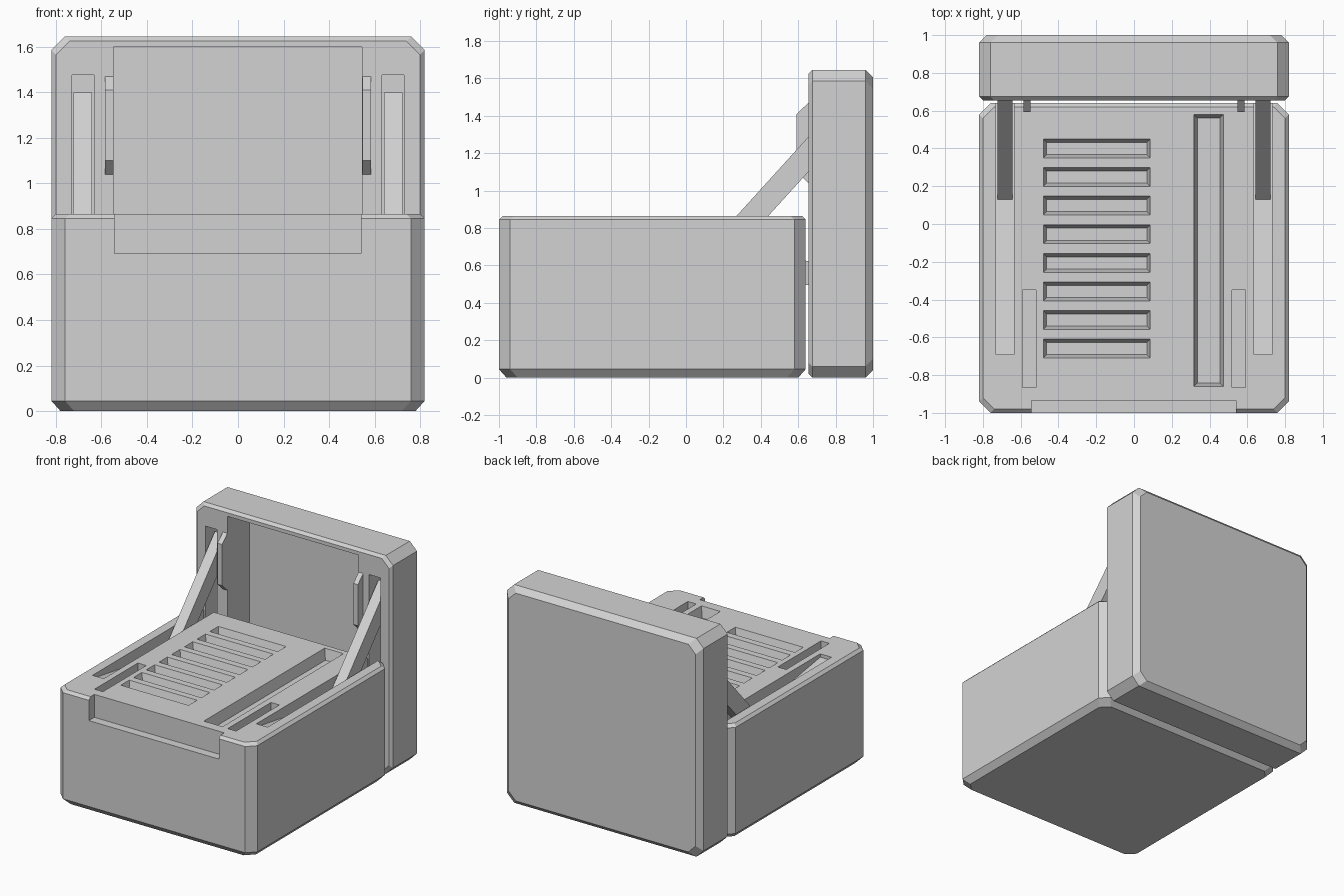
import bpy, bmesh

if "Cube" in bpy.data.objects:
    bpy.data.objects.remove(bpy.data.objects["Cube"])

GREY = bpy.data.materials.new("plain grey")
GREY.diffuse_color = (0.65, 0.65, 0.65, 1)
GREY.use_nodes = True
GREY.node_tree.nodes["Principled BSDF"].inputs["Base Color"].default_value = GREY.diffuse_color


def loft(bm, layers, cx, cv, hx, hv, corner=0.0, axis='z'):
    """Stack of (height, inset) outlines; rectangles with optional cut corners."""
    rings = []
    for h, inset in layers:
        a, b, c = hx - inset, hv - inset, corner
        if c:
            pts = [(a - c, -b), (a, -b + c), (a, b - c), (a - c, b),
                   (-a + c, b), (-a, b - c), (-a, -b + c), (-a + c, -b)]
        else:
            pts = [(a, -b), (a, b), (-a, b), (-a, -b)]
        ring = []
        for x, v in pts:
            co = (cx + x, cv + v, h) if axis == 'z' else (cx + x, h, cv + v)
            ring.append(bm.verts.new(co))
        rings.append(ring)
    bm.faces.new(rings[0])
    bm.faces.new(rings[-1])
    for r, s in zip(rings, rings[1:]):
        for i in range(len(r)):
            j = (i + 1) % len(r)
            bm.faces.new((r[i], r[j], s[j], s[i]))


def box(bm, x0, x1, y0, y1, z0, z1):
    loft(bm, [(z0, 0), (z1, 0)], (x0 + x1) / 2, (y0 + y1) / 2,
         (x1 - x0) / 2, (y1 - y0) / 2)


def prism(bm, profile, x0, x1):
    """(y, z) side profile extruded along x."""
    a = [bm.verts.new((x0, y, z)) for y, z in profile]
    b = [bm.verts.new((x1, y, z)) for y, z in profile]
    bm.faces.new(a)
    bm.faces.new(b)
    for i in range(len(a)):
        j = (i + 1) % len(a)
        bm.faces.new((a[i], a[j], b[j], b[i]))


def make(name, bm):
    bmesh.ops.recalc_face_normals(bm, faces=bm.faces)
    mesh = bpy.data.meshes.new(name)
    bm.to_mesh(mesh)
    bm.free()
    mesh.materials.append(GREY)
    ob = bpy.data.objects.new(name, mesh)
    bpy.context.collection.objects.link(ob)
    return ob


def cut(ob, bm):
    tool = make("cutter", bm)
    tool.hide_render = True
    mod = ob.modifiers.new("cut", 'BOOLEAN')
    mod.operation = 'DIFFERENCE'
    mod.solver = 'EXACT'
    mod.object = tool
    bpy.context.view_layer.objects.active = ob
    bpy.ops.object.modifier_apply(modifier=mod.name)
    bpy.data.objects.remove(tool)


def both(x0, x1):
    return [(x0, x1), (-x1, -x0)]


TOP = 0.865

# base body with chamfered edges
bm = bmesh.new()
loft(bm, [(0, 0.04), (0.045, 0), (TOP - 0.02, 0), (TOP, 0.02)],
     0, -0.18, 0.82, 0.82, 0.06)
base = make("base_body", bm)

# vents, long tray, front notch, latch slots and ramped strut slots
bm = bmesh.new()
for i in range(8):
    loft(bm, [(TOP - 0.06, 0.018), (TOP, 0), (0.95, 0)],
         -0.197, 0.4 - i * 0.1514, 0.283, 0.05)
loft(bm, [(TOP - 0.08, 0.018), (TOP, 0), (0.95, 0)], 0.395, -0.14, 0.078, 0.72)
box(bm, -0.543, 0.54, -1.1, -0.935, 0.692, 0.95)
for a, b in both(0.52, 0.59):
    box(bm, a, b, -0.865, -0.35, TOP - 0.15, 0.95)
for a, b in both(0.636, 0.73):
    prism(bm, [(-0.69, 0.95), (-0.69, 0.84), (0.7, 0.62), (0.7, 0.95)], a, b)
cut(base, bm)

# open lid standing behind the base
bm = bmesh.new()
loft(bm, [(0.655, 0.02), (0.675, 0), (0.96, 0), (1.0, 0.04)],
     0, 0.8225, 0.82, 0.8225, 0.06, axis='y')
lid = make("lid_shell", bm)

# lid cavity and strut pockets
bm = bmesh.new()
box(bm, -0.547, 0.545, 0.5, 0.92, 0.1, 1.598)
for a, b in both(0.633, 0.73):
    box(bm, a, b, 0.5, 0.9, 0.45, 1.475)
cut(lid, bm)

for side, (s0, s1) in zip(("right", "left"), both(0.642, 0.722)):
    # diagonal support strut
    bm = bmesh.new()
    prism(bm, [(0.05, 0.622), (0.756, 1.40), (0.849, 1.315), (0.143, 0.537)], s0, s1)
    make(side + "_strut", bm)
    # lower link crossing the gap
    bm = bmesh.new()
    prism(bm, [(0.45, 0.655), (0.85, 0.592), (0.85, 0.46), (0.45, 0.53)], s0, s1)
    make(side + "_lower_link", bm)

# latch tabs beside the lid opening
for side, (a, b) in zip(("right", "left"), both(0.547, 0.585)):
    bm = bmesh.new()
    prism(bm, [(0.67, 1.475), (0.655, 1.47), (0.592, 1.41), (0.592, 1.10),
               (0.655, 1.04), (0.67, 1.04)], a, b)
    make(side + "_latch_tab", bm)
